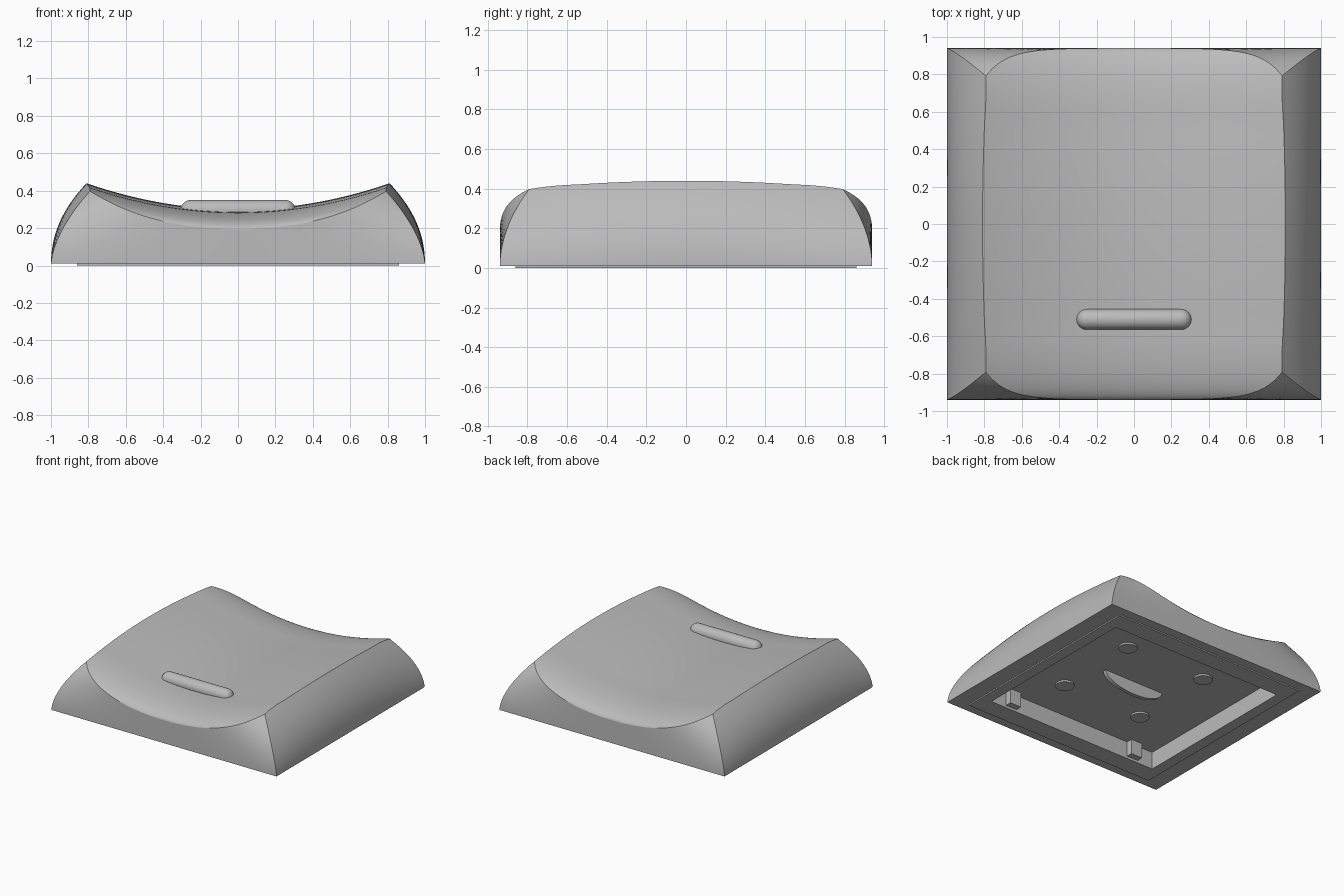
import bpy, bmesh, math
from mathutils import Matrix

cube = bpy.data.objects.get("Cube")
if cube:
    bpy.data.objects.remove(cube, do_unlink=True)

grey = bpy.data.materials.new("mid grey")
grey.use_nodes = True
grey.diffuse_color = (0.5, 0.5, 0.5, 1)
grey.node_tree.nodes["Principled BSDF"].inputs["Base Color"].default_value = (0.5, 0.5, 0.5, 1)


def finish(name, bm):
    bmesh.ops.recalc_face_normals(bm, faces=bm.faces)
    mesh = bpy.data.meshes.new(name)
    bm.to_mesh(mesh)
    bm.free()
    mesh.materials.append(grey)
    obj = bpy.data.objects.new(name, mesh)
    bpy.context.collection.objects.link(obj)
    return obj


def box(name, low, high):
    bm = bmesh.new()
    bmesh.ops.create_cube(bm, size=1)
    for v in bm.verts:
        v.co = [a + (c + 0.5) * (b - a) for a, b, c in zip(low, high, v.co)]
    return finish(name, bm)


def select_only(obj):
    bpy.ops.object.select_all(action='DESELECT')
    obj.select_set(True)
    bpy.context.view_layer.objects.active = obj


def boolean(obj, cutter, operation):
    mod = obj.modifiers.new("cut", 'BOOLEAN')
    mod.object, mod.operation, mod.solver = cutter, operation, 'EXACT'
    select_only(obj)
    bpy.ops.object.modifier_apply(modifier=mod.name)


def smooth(obj, angle):
    select_only(obj)
    bpy.ops.object.shade_smooth_by_angle(angle=math.radians(angle))


# Body walls: bowed rectangles stacked upward, pulling in at the corners
def outline(z):
    mid_x = 1 - 0.19 * (z / 0.44) ** 2.2
    cx = 1 - 0.21 * (z / 0.4) ** 1.7
    cy = 0.94 - 0.15 * (z / 0.4) ** 2
    n = 28
    steps = [2 * i / n - 1 for i in range(n)]

    def front(t):
        return 0.94 + (cy - 0.94) * abs(t) ** 3

    def side(t):
        return mid_x + (cx - mid_x) * t * t
    pts = [(cx * t, -front(t)) for t in steps] + [(side(t), cy * t) for t in steps]
    return [(x, y, z) for x, y in pts + [(-x, -y) for x, y in pts]]


bm = bmesh.new()
rings = [[bm.verts.new(p) for p in outline(0.01 + 0.51 * k / 26)] for k in range(27)]
for a, b in zip(rings, rings[1:]):
    for i in range(len(a)):
        j = (i + 1) % len(a)
        bm.faces.new((a[i], a[j], b[j], b[i]))
bm.faces.new(rings[0])
bm.faces.new(rings[-1])
body = finish("seat_body", bm)


# Dished top, rounding over at the front and back
def dish(x, y):
    t = min(1, max(0, (abs(y) - 0.55) / 0.392))
    crown = -0.015 * min(1, abs(y) / 0.55) ** 2
    return 0.3 + 0.14 * (x / 0.81) ** 2 + crown - 0.1 * (1 - math.sqrt(1 - t * t))


bm = bmesh.new()
ys = [0.942 * math.sin(math.pi / 2 * i / 24) for i in range(-24, 25)]
xs = [1.1 * i / 28 for i in range(-28, 29)]
grid = [[bm.verts.new((x, y, dish(x, y))) for x in xs] for y in ys]
for r, s in zip(grid, grid[1:]):
    for i in range(len(xs) - 1):
        bm.faces.new((r[i], r[i + 1], s[i + 1], s[i]))
skirt = bmesh.ops.extrude_face_region(bm, geom=bm.faces[:])
for v in skirt["geom"]:
    if isinstance(v, bmesh.types.BMVert):
        v.co.z = -0.2
top_cutter = finish("top_cutter", bm)
boolean(body, top_cutter, 'INTERSECT')

# Base rim and the hollow underside
rim = box("base_rim", (-0.86, -0.86, 0), (0.86, 0.86, 0.012))
recess = box("recess_cutter", (-0.77, -0.71, -0.1), (0.77, 0.71, 0.14))
for part in (body, rim):
    boolean(part, recess, 'DIFFERENCE')
for cutter in (top_cutter, recess):
    bpy.data.objects.remove(cutter, do_unlink=True)
smooth(body, 22)

# Raised grip bar with round ends
bm = bmesh.new()
bmesh.ops.create_uvsphere(bm, u_segments=32, v_segments=16, radius=0.055,
                          matrix=Matrix.Rotation(math.pi / 2, 4, 'Y'))
for v in bm.verts:
    if abs(v.co.x) < 0.001:
        v.co.x = 0
middle = [e for e in bm.edges if all(v.co.x == 0 for v in e.verts)]
bmesh.ops.split_edges(bm, edges=middle)
for f in bm.faces:
    shift = math.copysign(0.253, f.calc_center_median().x)
    for v in f.verts:
        if not v.tag:
            v.co.x += shift
            v.tag = True
ends = [e for e in bm.edges if e.is_boundary]
bmesh.ops.bridge_loops(bm, edges=ends)
bmesh.ops.translate(bm, verts=bm.verts, vec=(0, -0.51, 0.295))
smooth(finish("grip_bar", bm), 40)

# Half-round fin under the ceiling
bm = bmesh.new()
arc = [math.pi * i / 20 for i in range(21)]
face = bm.faces.new([bm.verts.new((0.27 * math.cos(a), 0, 0.145 - 0.11 * math.sin(a))) for a in arc])
extra = bmesh.ops.extrude_face_region(bm, geom=[face])
for v in extra["geom"]:
    if isinstance(v, bmesh.types.BMVert):
        v.co.y = -0.03
smooth(finish("under_fin", bm), 30)

# Clips on the front wall and shallow bosses on the ceiling
for side, sx in (("right", -1), ("left", 1)):
    box(side + "_clip", (sx * 0.58 - 0.05, -0.72, 0.02), (sx * 0.58 + 0.05, -0.66, 0.145))
    for end, sy in (("front", -1), ("back", 1)):
        bm = bmesh.new()
        bmesh.ops.create_cone(bm, cap_ends=True, segments=24, radius1=0.07, radius2=0.07, depth=0.02,
                              matrix=Matrix.Translation((sx * 0.36, sy * 0.36, 0.136)))
        smooth(finish(side + "_" + end + "_boss", bm), 30)
